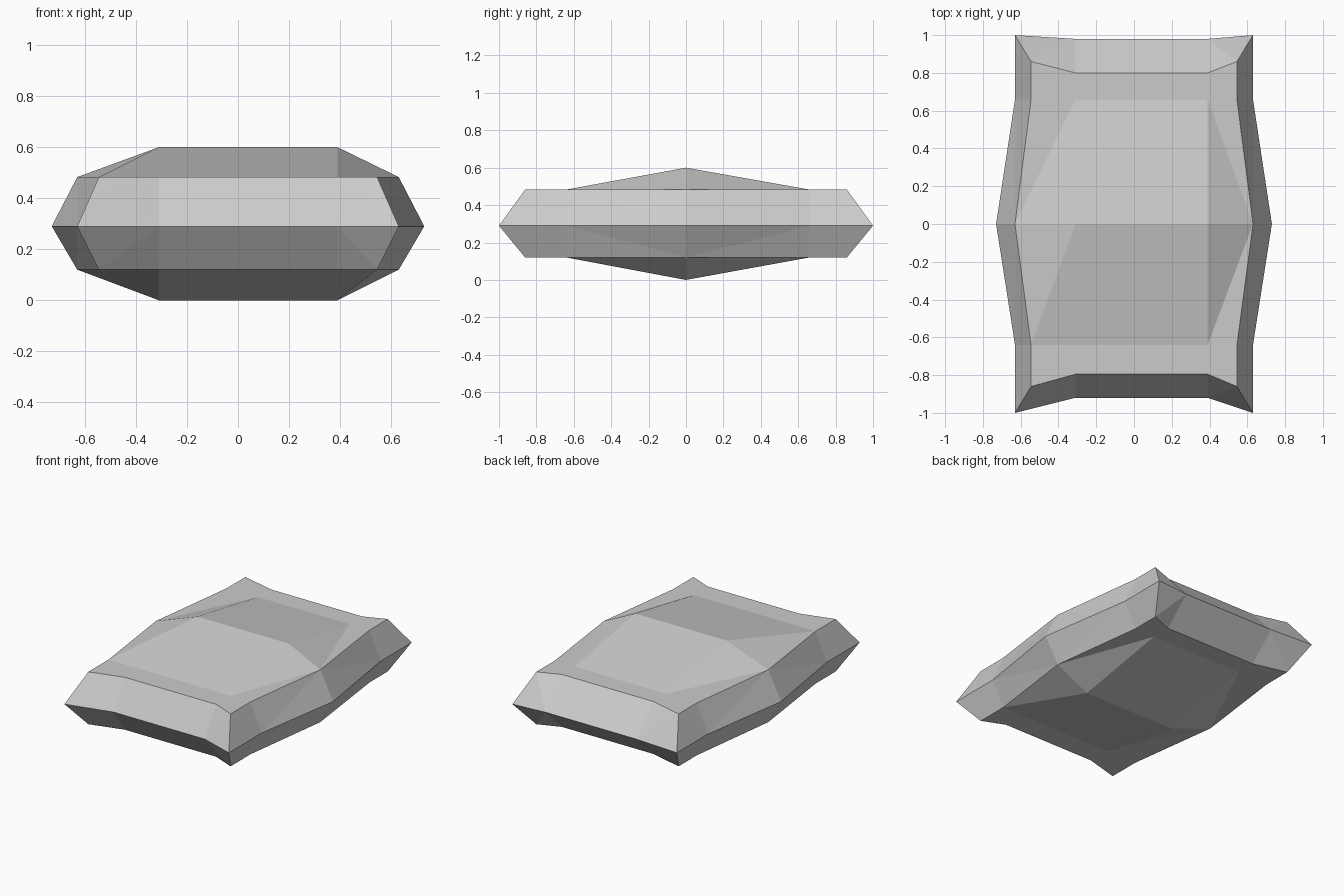
import bpy, bmesh

if "Cube" in bpy.data.objects:
    bpy.data.objects.remove(bpy.data.objects["Cube"])

COLS, ROWS = 4, 5
INNER_X = (-0.31, 0.39)
INNER_Y = (-0.64, 0.0, 0.66)


def grid_point(i, j, edge_x, waist_x, corner_y, front_y, back_y):
    """Plan position of grid node (i, j) on an outline with bulged sides."""
    if i in (0, COLS - 1):
        x = (waist_x if j == 2 else edge_x) * (-1 if i == 0 else 1)
    else:
        x = INNER_X[i - 1]
    if j in (0, ROWS - 1):
        corner = i in (0, COLS - 1)
        y = (-corner_y if corner else front_y) if j == 0 else (corner_y if corner else back_y)
    else:
        y = INNER_Y[j - 1]
    return x, y


bm = bmesh.new()
INSET = (0.545, 0.63, 0.86, -0.795, 0.80)
RIM = (0.63, 0.73, 1.0, -0.92, 0.98)
nodes = [(i, j) for i in range(COLS) for j in range(ROWS)]
border = ([(i, 0) for i in range(COLS)]
          + [(COLS - 1, j) for j in range(1, ROWS)]
          + [(i, ROWS - 1) for i in range(COLS - 2, -1, -1)]
          + [(0, j) for j in range(ROWS - 2, 0, -1)])


def cap(edge_z, ridge_z, flipped, down):
    """Padded face with a raised ridge across the middle; cells split in triangles."""
    v = {}
    for i, j in nodes:
        z = ridge_z if i in (1, 2) and j == 2 else edge_z
        v[i, j] = bm.verts.new((*grid_point(i, j, *INSET), z))
    for i in range(COLS - 1):
        for j in range(ROWS - 1):
            q = [v[i, j], v[i + 1, j], v[i + 1, j + 1], v[i, j + 1]]
            if (i, j) in flipped:
                q = q[1:] + q[:1]
            for t in ((q[0], q[1], q[2]), (q[0], q[2], q[3])):
                bm.faces.new(t[::-1] if down else t)
    return v


# top and bottom padded faces
top = cap(0.483, 0.60, {(2, 2)}, False)
bottom = cap(0.12, 0.0, {(2, 2), (2, 1), (0, 1)}, True)

# outer rim and the bevelled walls joining it to both faces
rim = {n: bm.verts.new((*grid_point(*n, *RIM), 0.29)) for n in border}
walls = []
for a, b in zip(border, border[1:] + border[:1]):
    walls.append(bm.faces.new((rim[a], rim[b], top[b], top[a])))
    walls.append(bm.faces.new((bottom[a], bottom[b], rim[b], rim[a])))
bmesh.ops.triangulate(bm, faces=walls)
bmesh.ops.recalc_face_normals(bm, faces=bm.faces[:])

mesh = bpy.data.meshes.new("cushion")
bm.to_mesh(mesh)
bm.free()
bpy.context.collection.objects.link(bpy.data.objects.new("cushion", mesh))
